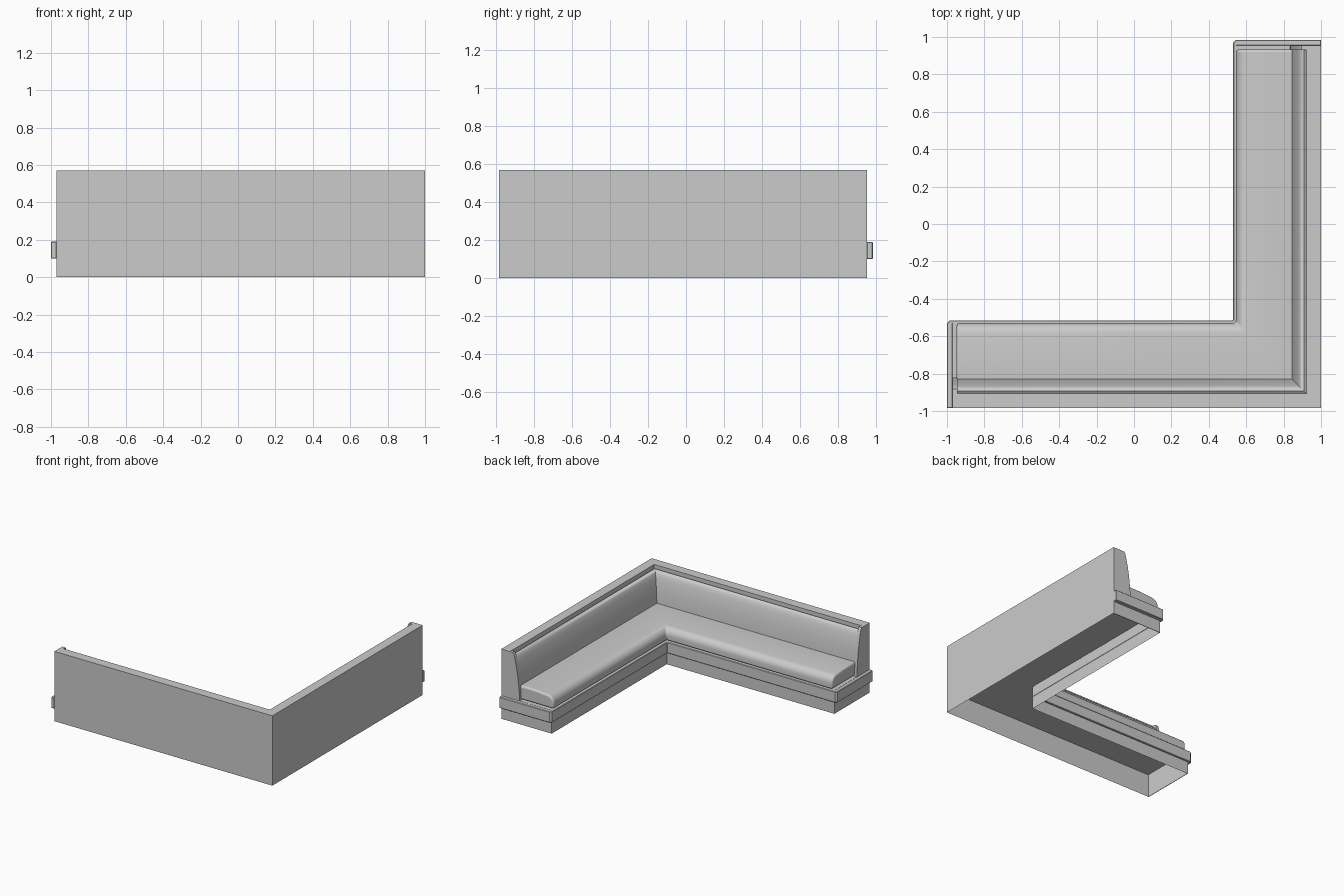
import bpy, bmesh, math

if "Cube" in bpy.data.objects:
    bpy.data.objects.remove(bpy.data.objects["Cube"])

# Body limits: outer walls lie on x = 1 and y = -0.985; wings end at XE and YE
XO, YO, XE, YE = 1.0, -0.985, -0.97, 0.955


def station(i, d, z, e):
    """Point at distance d from the outer wall: 0 = left end, 1 = corner, 2 = back end."""
    return [(XE + e, YO + d, z), (XO - d, YO + d, z), (XO - d, YE - e, z)][i]


def finish(name, bm, bevel=0.0, segments=2, smooth=True):
    bmesh.ops.recalc_face_normals(bm, faces=bm.faces)
    me = bpy.data.meshes.new(name)
    bm.to_mesh(me)
    bm.free()
    ob = bpy.data.objects.new(name, me)
    bpy.context.collection.objects.link(ob)
    if bevel:
        m = ob.modifiers.new("edge_bevel", 'BEVEL')
        m.width, m.segments = bevel, segments
        m.limit_method, m.angle_limit = 'ANGLE', math.radians(50)
    if smooth:
        bpy.ops.object.select_all(action='DESELECT')
        ob.select_set(True)
        bpy.context.view_layer.objects.active = ob
        bpy.ops.object.shade_smooth_by_angle(angle=math.radians(38))
    return ob


def sweep(name, profile, inset=0.0, closed=False, **kw):
    """Run a (d, z) profile along both wings with a mitred corner."""
    bm = bmesh.new()
    rings = [[bm.verts.new(station(i, d, z, inset)) for d, z in profile] for i in range(3)]
    n = len(profile)
    for a, b in zip(rings, rings[1:]):
        for k in range(n if closed else n - 1):
            j = (k + 1) % n
            bm.faces.new((a[k], a[j], b[j], b[k]))
    if closed:
        bm.faces.new(rings[0])
        bm.faces.new(rings[2])
    return finish(name, bm, **kw)


def end_panel(name, i, profile, e0, e1):
    """Flat panel closing one wing end, between insets e0 and e1."""
    bm = bmesh.new()
    a, b = [[bm.verts.new(station(i, d, z, e)) for d, z in profile] for e in (e0, e1)]
    bm.faces.new(a)
    bm.faces.new(b)
    for k in range(len(a)):
        j = (k + 1) % len(a)
        bm.faces.new((a[k], a[j], b[j], b[k]))
    finish(name, bm)


# Back wall with flat cap and the step down to the backrest
sweep("back_wall", [(0, 0), (0, .57), (.078, .57), (.078, .52)])

# Upholstered backrest
sweep("backrest", [(.078, .535), (.092, .545), (.104, .54), (.114, .525), (.124, .495),
                   (.134, .455), (.143, .41), (.150, .36), (.155, .31), (.158, .26),
                   (.158, .195), (.078, .195)], inset=.022, closed=True)

# Seat cushion with rounded front
front = [(.395 + .06 * math.sin(t), .235 + .06 * math.cos(t))
         for t in (math.radians(15 * k) for k in range(7))]
sweep("seat_cushion", [(.12, .192), (.12, .302), (.20, .305), (.30, .303)] + front +
      [(.455, .192)], inset=.022, closed=True, bevel=.014, segments=3)

# Deck under the cushion and recessed plinth front
sweep("seat_deck", [(0, .19), (.457, .19)])
sweep("plinth_front", [(.455, .19), (.455, 0)])

# Plinth ends and curved side panels
side = [(.002, .19), (.002, .569), (.104, .569), (.114, .555), (.125, .51), (.138, .45),
        (.149, .38), (.158, .30), (.163, .24), (.165, .19)]
plinth = [(.001, 0), (.001, .19), (.455, .19), (.455, 0)]
for i, label in ((0, "left"), (2, "back")):
    end_panel(label + "_side_panel", i, side, 0, .026)
    end_panel(label + "_plinth_end", i, plinth, 0, .004)

# Trim band round the front and both ends, open at the outer walls
outline = [(-1, -.985), (-1, -.53), (-.985, -.515), (.53, -.515), (.53, .97), (.545, .985),
           (1, .985), (1, .953), (.547, .953), (.547, -.532), (-.968, -.532), (-.968, -.985)]
bm = bmesh.new()
low, high = [[bm.verts.new((x, y, z)) for x, y in outline] for z in (.1, .19)]
bm.faces.new(low)
bm.faces.new(high)
for k in range(len(low)):
    j = (k + 1) % len(low)
    bm.faces.new((low[k], low[j], high[j], high[k]))
finish("trim_band", bm, bevel=.004, segments=1, smooth=False)
